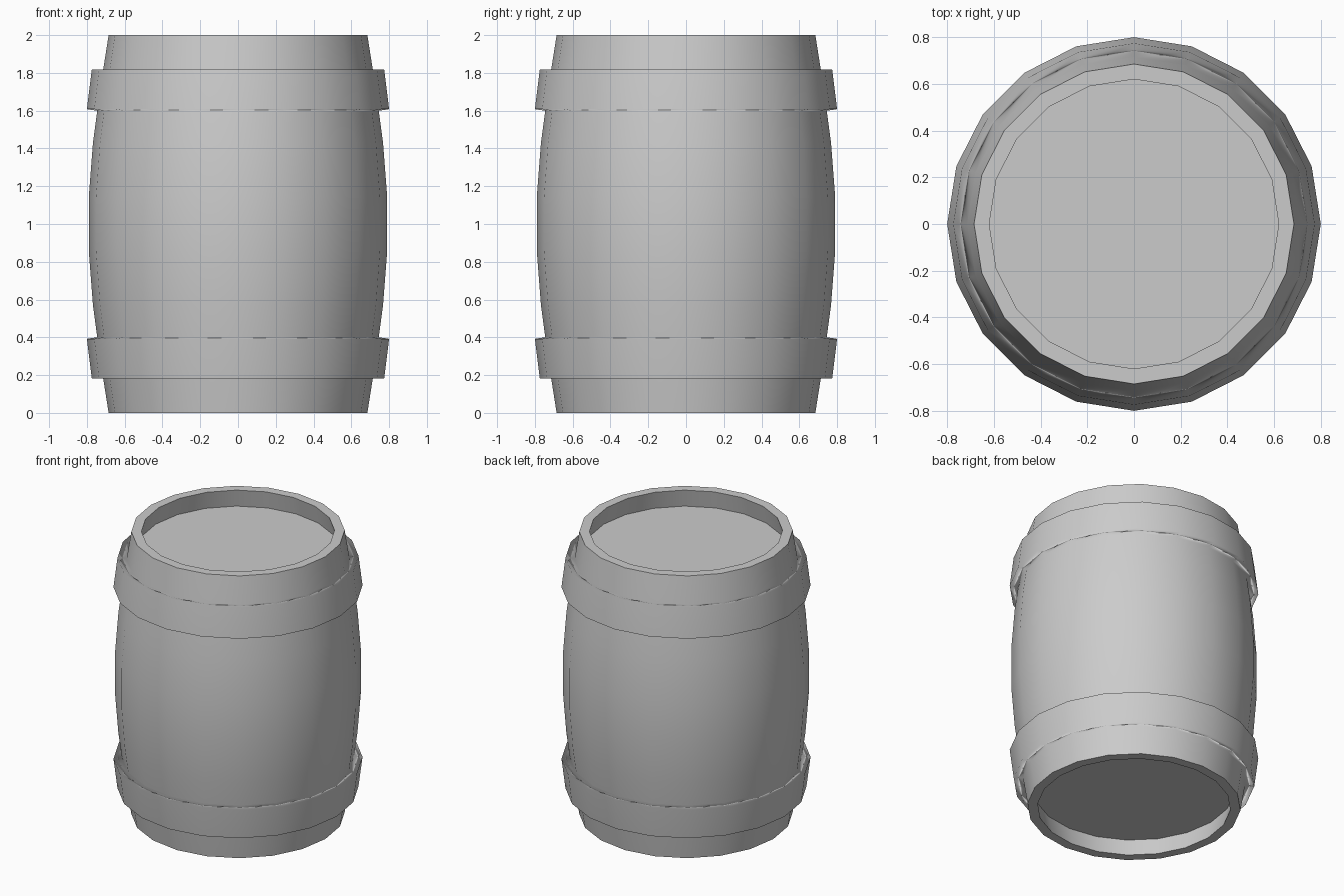
import bpy, bmesh, math

if "Cube" in bpy.data.objects:
    bpy.data.objects.remove(bpy.data.objects["Cube"])

SIDES = 20


def lathe(name, profile, closed=False):
    """Spin a list of (radius, z) points round z; radius 0 makes a pole."""
    bm = bmesh.new()
    rings = []
    for r, z in profile:
        if r == 0:
            rings.append([bm.verts.new((0, 0, z))] * SIDES)
        else:
            rings.append([bm.verts.new((r * math.cos(2 * math.pi * i / SIDES),
                                        r * math.sin(2 * math.pi * i / SIDES), z))
                          for i in range(SIDES)])
    pairs = list(zip(rings, rings[1:]))
    if closed:
        pairs.append((rings[-1], rings[0]))
    for a, b in pairs:
        for i in range(SIDES):
            j = (i + 1) % SIDES
            bm.faces.new(dict.fromkeys((a[i], a[j], b[j], b[i])))
    bmesh.ops.recalc_face_normals(bm, faces=bm.faces)
    mesh = bpy.data.meshes.new(name)
    bm.to_mesh(mesh)
    bm.free()
    obj = bpy.data.objects.new(name, mesh)
    bpy.context.collection.objects.link(obj)
    bpy.ops.object.select_all(action='DESELECT')
    obj.select_set(True)
    bpy.context.view_layer.objects.active = obj
    return obj


def flip(profile):
    return [(r, 2 - z) for r, z in reversed(profile)]


# Barrel body: recessed head, rim and bulging staves, mirrored about mid height
half = [(0, 0.125), (0.645, 0.125), (0.62, 0), (0.685, 0),
        (0.73, 0.286), (0.768, 0.571), (0.79, 0.857)]
lathe("barrel_body", half + flip(half))
bpy.ops.object.shade_smooth_by_angle(angle=math.radians(30))

# Two hoops wrapped round the staves, softly shaded over their edges
band = [(0.712, 0.19), (0.774, 0.183), (0.80, 0.392), (0.743, 0.401)]
for name, profile in (("lower_hoop", band), ("upper_hoop", flip(band))):
    hoop = lathe(name, profile, closed=True)
    bpy.ops.object.shade_smooth()
    hoop.modifiers.new("soft_edges", 'WEIGHTED_NORMAL').weight = 90
